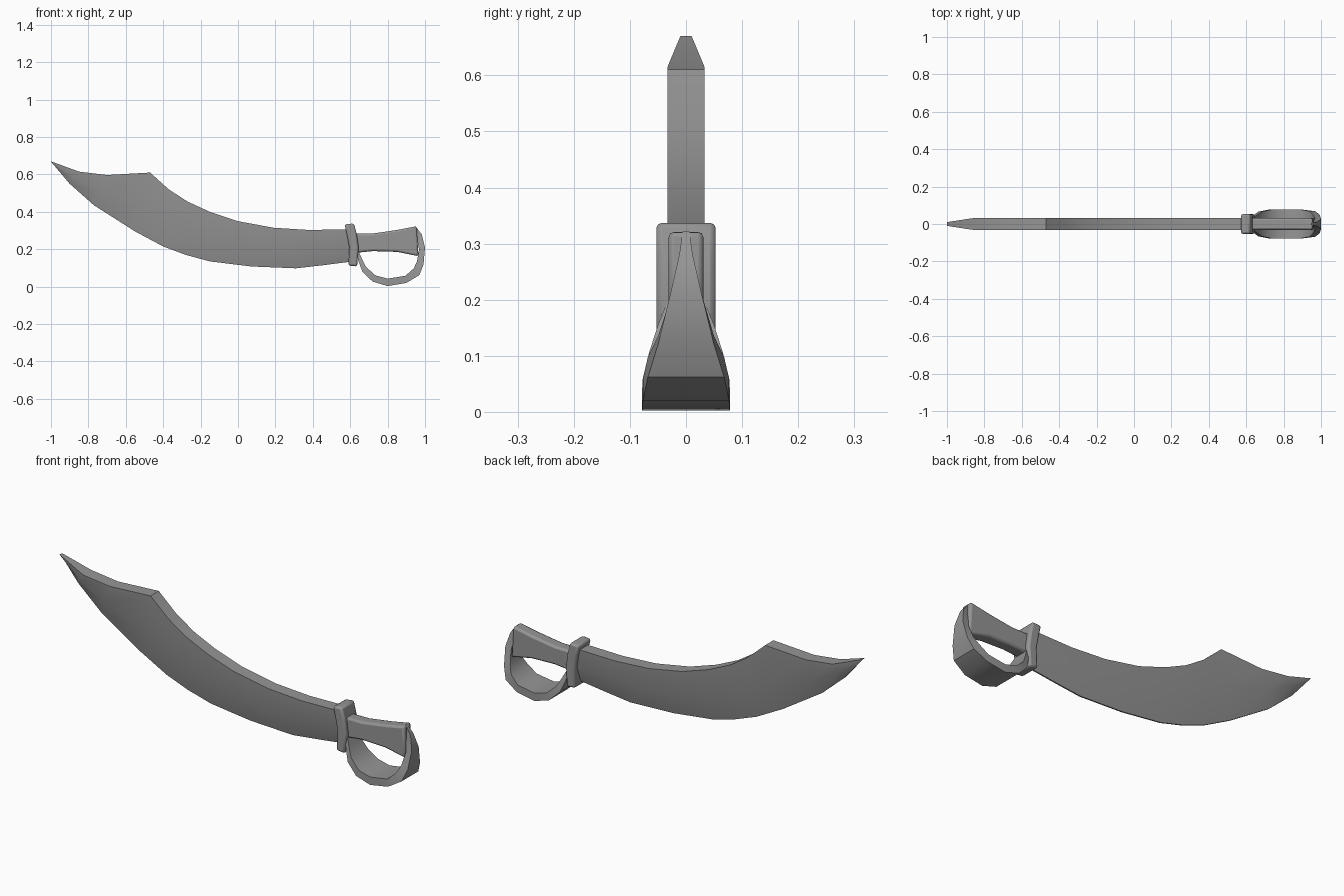
import bpy
import bmesh
import math

cube = bpy.data.objects.get("Cube")
if cube:
    bpy.data.objects.remove(cube, do_unlink=True)

steel = bpy.data.materials.new("grey_steel")
steel.use_nodes = True
GREY = (0.3, 0.3, 0.3, 1)
steel.diffuse_color = GREY
steel.node_tree.nodes["Principled BSDF"].inputs["Base Color"].default_value = GREY


def finish(name, bm, bevel=0, angle=35):
    bmesh.ops.remove_doubles(bm, verts=bm.verts, dist=0.0005)
    bmesh.ops.recalc_face_normals(bm, faces=bm.faces)
    mesh = bpy.data.meshes.new(name)
    bm.to_mesh(mesh)
    bm.free()
    mesh.materials.append(steel)
    ob = bpy.data.objects.new(name, mesh)
    bpy.context.collection.objects.link(ob)
    if bevel:
        mod = ob.modifiers.new("soft_edges", "BEVEL")
        mod.width = bevel
        mod.segments = 2
        mod.limit_method = "ANGLE"
        mod.angle_limit = math.radians(50)
    bpy.ops.object.select_all(action="DESELECT")
    ob.select_set(True)
    bpy.context.view_layer.objects.active = ob
    bpy.ops.object.shade_smooth_by_angle(angle=math.radians(angle))


def loft(name, sections, bevel=0, angle=35):
    """Skin a row of closed cross-sections and cap both ends."""
    bm = bmesh.new()
    rings = [[bm.verts.new(p) for p in s] for s in sections]
    n = len(rings[0])
    for a, b in zip(rings, rings[1:]):
        for i in range(n):
            j = (i + 1) % n
            bm.faces.new((a[i], a[j], b[j], b[i]))
    bm.faces.new(rings[0])
    bm.faces.new(rings[-1])
    finish(name, bm, bevel, angle)


def strip(upper, lower, w_up, w_low):
    (xu, zu), (xl, zl) = upper, lower
    return [(xu, -w_up, zu), (xu, w_up, zu), (xl, w_low, zl), (xl, -w_low, zl)]


# Blade: thick spine, belly, and a sharp lower edge
spine = [(-1, .67), (-.85, .615), (-.70, .597), (-.47, .61), (-.37, .52), (-.27, .455),
         (-.15, .40), (0, .35), (.19, .315), (.38, .303), (.60, .307)]
edge = [(-.998, .666), (-.90, .55), (-.77, .435), (-.55, .295), (-.40, .215), (-.28, .17),
        (-.15, .135), (.07, .108), (.31, .098), (.45, .114), (.60, .133)]
sections = []
for k, ((xs, zs), (xe, ze)) in enumerate(zip(spine, edge)):
    w = 0.01 if k == 0 else 0.033
    xm, zm = xs + (xe - xs) * .55, zs + (ze - zs) * .55
    sections.append([(xs, -w, zs), (xs, w, zs), (xm, w * .85, zm),
                     (xe, w * .1, ze), (xe, -w * .1, ze), (xm, -w * .85, zm)])
loft("blade", sections)

# Crossguard: bowed block
cross_front = [(.57, .333), (.582, .28), (.595, .21), (.59, .113)]
cross_back = [(.62, .338), (.635, .28), (.645, .21), (.637, .108)]
loft("crossguard", [strip(a, b, .053, .053) for a, b in zip(cross_front, cross_back)], .01)

# Grip: flares toward the pommel
grip_top = [(.62, .283), (.72, .284), (.85, .303), (.955, .323)]
grip_low = [(.62, .18), (.72, .19), (.85, .186), (.965, .163)]
loft("grip", [strip(a, b, .031, .031) for a, b in zip(grip_top, grip_low)], .01)

# Knuckle guard: widening band looping under the grip
outer = [(.95, .322), (.982, .28), (1, .21), (.992, .12), (.97, .062), (.90, .02), (.80, .003),
         (.72, .027), (.665, .08), (.643, .14), (.63, .20)]
inner = [(.95, .29), (.955, .26), (.968, .20), (.957, .135), (.94, .098), (.895, .058), (.80, .043),
         (.735, .06), (.685, .105), (.66, .155), (.64, .20)]
width = [.006, .012, .028, .05, .068, .077, .078, .077, .066, .05, .032]
loft("knuckle_guard", [strip(a, b, w, w) for a, b, w in zip(outer, inner, width)])
